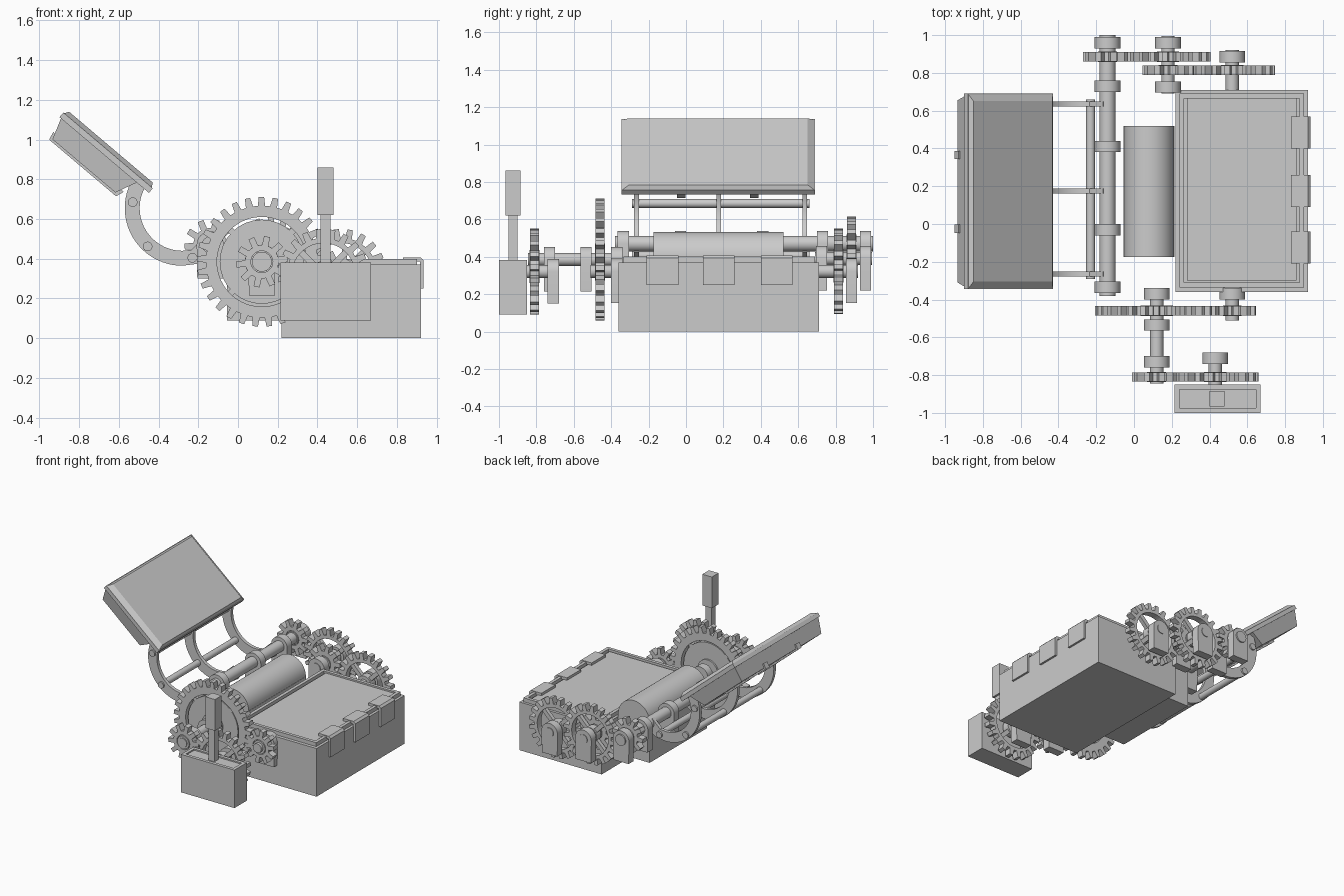
import bpy, bmesh, math
from math import sin, cos, pi
from mathutils import Vector

if "Cube" in bpy.data.objects:
    bpy.data.objects.remove(bpy.data.objects["Cube"])


def finish(name, bm, smooth=False, bevel=0):
    bmesh.ops.recalc_face_normals(bm, faces=bm.faces)
    me = bpy.data.meshes.new(name)
    bm.to_mesh(me)
    bm.free()
    ob = bpy.data.objects.new(name, me)
    bpy.context.collection.objects.link(ob)
    if smooth:
        bpy.ops.object.select_all(action='DESELECT')
        bpy.context.view_layer.objects.active = ob
        ob.select_set(True)
        bpy.ops.object.shade_smooth_by_angle(angle=math.radians(30))
    if bevel:
        m = ob.modifiers.new("bevel", 'BEVEL')
        m.width, m.segments = bevel, 1
    return ob


def prism(name, pts, y0, y1, smooth=False, bevel=0):
    """Extrude an (x, z) outline along y."""
    bm = bmesh.new()
    f = bm.faces.new([bm.verts.new((x, y0, z)) for x, z in pts])
    r = bmesh.ops.extrude_face_region(bm, geom=[f])
    bmesh.ops.translate(bm, vec=(0, y1 - y0, 0),
                        verts=[v for v in r['geom'] if isinstance(v, bmesh.types.BMVert)])
    return finish(name, bm, smooth, bevel)


def box(name, x, y, z, bevel=0):
    return prism(name, [(x[0], z[0]), (x[1], z[0]), (x[1], z[1]), (x[0], z[1])], *y, bevel=bevel)


def arc(cx, cz, r, a0, a1, n):
    return [(cx + r * cos(math.radians(a0 + (a1 - a0) * i / n)),
             cz + r * sin(math.radians(a0 + (a1 - a0) * i / n))) for i in range(n + 1)]


def rod(name, c, r, y0, y1):
    return prism(name, arc(*c, r, 0, 360, 32)[:-1], y0, y1, True)


def ring(name, outer, inner, y0, y1):
    """Extruded ring between two matching outlines."""
    bm = bmesh.new()
    loops = [[bm.verts.new((x, y, z)) for x, z in o]
             for o, y in ((outer, y0), (outer, y1), (inner, y1), (inner, y0))]
    n = len(outer)
    for k in range(4):
        a, b = loops[k], loops[(k + 1) % 4]
        for i in range(n):
            j = (i + 1) % n
            bm.faces.new((a[i], a[j], b[j], b[i]))
    return finish(name, bm)


def bearing(name, c, y, h=0.17):
    x, z = c
    prism(name, [(x - .065, z - h), (x + .065, z - h)] + arc(x, z, .068, 0, 180, 16),
          y - .03, y + .03, True)


def gear(name, c, y, r, n, phase, hole, t=0.025):
    step, outer, inner = 2 * pi / n, [], []
    for i in range(n):
        for off, rad in ((-.3, r - .045), (-.19, r), (.19, r), (.3, r - .045)):
            a = phase + (i + off) * step
            outer.append((c[0] + rad * cos(a), c[1] + rad * sin(a)))
            inner.append((c[0] + hole * cos(a), c[1] + hole * sin(a)))
    ring(name, outer, inner, y - t, y + t)
    # hub and spokes
    rod(name + "_hub", c, max(.05, hole * .38), y - t * 1.1, y + t * 1.1)
    for k in range(4):
        a = k * pi / 2 + pi / 4
        d, s = Vector((cos(a), sin(a))), Vector((-sin(a), cos(a))) * .016
        o = Vector(c)
        e = o + d * (hole + .008)
        prism(name + "_spoke", [tuple(p) for p in (o - s, e - s, e + s, o + s)], y - t * .6, y + t * .6)


def gear_pair(name, big, rb, nb, small, rs, ns, y):
    a = math.atan2(small[1] - big[1], small[0] - big[0])
    gear(name + "_wheel", big, y, rb, nb, a, rb * .69)
    gear(name + "_pinion", small, y, rs, ns, a + pi + pi / ns, .055)


# chest: body, raised rim, recessed top
box("chest_body", (.22, .92), (-.36, .71), (0, .37))


def rect_ring(name, x, y, w, z0, z1):
    ob = ring(name, [(x[0], y[0]), (x[1], y[0]), (x[1], y[1]), (x[0], y[1])],
              [(x[0] + w, y[0] + w), (x[1] - w, y[0] + w), (x[1] - w, y[1] - w), (x[0] + w, y[1] - w)],
              z0, z1)
    for v in ob.data.vertices:      # outline was laid out in x-y: swap y and z
        v.co.y, v.co.z = v.co.z, v.co.y
    ob.data.flip_normals()


rect_ring("chest_rim", (.24, .90), (-.335, .69), .025, .36, .40)
box("chest_top", (.28, .86), (-.30, .665), (.36, .388))
for y in (-.125, .175, .485):
    prism("chest_clasp", [(.83, .385), (.915, .385), (.915, .25), (.935, .25),
                          (.935, .392), (.92, .407), (.83, .407)], y - .085, y + .085)

# lever with slotted housing
box("lever_housing", (.215, .67), (-1, -.85), (.09, .372))
rect_ring("lever_housing_rim", (.215, .67), (-1, -.85), .025, .365, .382)
box("lever_stick", (.415, .465), (-.95, -.90), (.34, .63))
box("lever_handle", (.40, .48), (-.965, -.885), (.62, .86))

# shafts, as (x, z) axes
LEVER, LAY, CHEST, IDLER, LID = (.43, .32), (.12, .385), (.52, .322), (.18, .39), (-.14, .47)
rod("lever_shaft", LEVER, .035, -.86, -.68)
rod("lay_shaft", LAY, .035, -.845, -.34)
rod("chest_shaft_front", CHEST, .035, -.51, -.34)
rod("chest_shaft_back", CHEST, .035, .68, .92)
rod("idler_shaft", IDLER, .035, .69, .995)
rod("lid_shaft", LID, .042, -.38, 1.0)
for c, ys in ((LEVER, (-.71,)), (LAY, (-.73, -.535, -.37)), (CHEST, (-.37, .885)),
              (IDLER, (.725, .96)), (LID, (-.335, -.03, .41, .73, .96))):
    for y in ys:
        bearing("bearing_block", c, y)

# gear train
gear_pair("lever_gear", LEVER, .23, 20, LAY, .13, 10, -.81)
gear_pair("main_gear", LAY, .327, 29, CHEST, .125, 10, -.46)
gear_pair("chest_gear", CHEST, .228, 20, IDLER, .135, 10, .815)
gear_pair("idler_gear", IDLER, .225, 20, LID, .13, 10, .885)
# web disc of the large wheel
rod("main_gear_web", LAY, .212, -.475, -.445)

# round-topped drum block
prism("drum_block", [(-.055, .09), (.215, .09), (.215, .40)] + arc(.08, .40, .133, 0, 180, 32)
      + [(-.055, .40)], -.175, .52, True)

# curved lid arms and their cross rods
outer = arc(-.28, .655, .29, 150, 270, 24) + [(-.2, .375), (-.12, .425)]
inner = arc(-.28, .655, .215, 150, 270, 24) + [(-.235, .445), (-.165, .51)]
for y in (-.265, .175, .635):
    prism("lid_arm", outer + inner[::-1], y - .013, y + .013, True)
for c in ((-.53, .685), (-.455, .462), (-.23, .405)):
    rod("arm_cross_rod", c, .024, -.29, .66)

# tilted lid: frames given as (half-open u range, y range, w height)
D, N, O = Vector((.763, 0, -.646)), Vector((.646, 0, .763)), Vector((-.64, 0, .962))


def lid_frustum(name, low, high):
    """Each level is (u0, u1, y0, y1, w) in the lid's own frame."""
    bm = bmesh.new()
    rings = []
    for u0, u1, y0, y1, w in (low, high):
        rings.append([bm.verts.new(O + D * u + N * w + Vector((0, y, 0)))
                      for u, y in ((u0, y0), (u1, y0), (u1, y1), (u0, y1))])
    a, b = rings
    bm.faces.new(a)
    bm.faces.new(b)
    for i in range(4):
        j = (i + 1) % 4
        bm.faces.new((a[i], a[j], b[j], b[i]))
    return finish(name, bm)


lid_frustum("lid_rim", (-.295, .295, -.345, .69, -.052), (-.295, .295, -.345, .69, -.022))
lid_frustum("lid_panel", (-.29, .29, -.34, .685, -.022), (-.275, .275, -.305, .65, 0))
lid_frustum("lid_body", (-.25, .165, -.31, .655, -.16), (-.285, .215, -.335, .68, -.052))
for y in (-.025, .365):
    lid_frustum("lid_strap", (-.262, .18, y - .022, y + .022, -.172),
                (-.27, .195, y - .022, y + .022, -.13))
